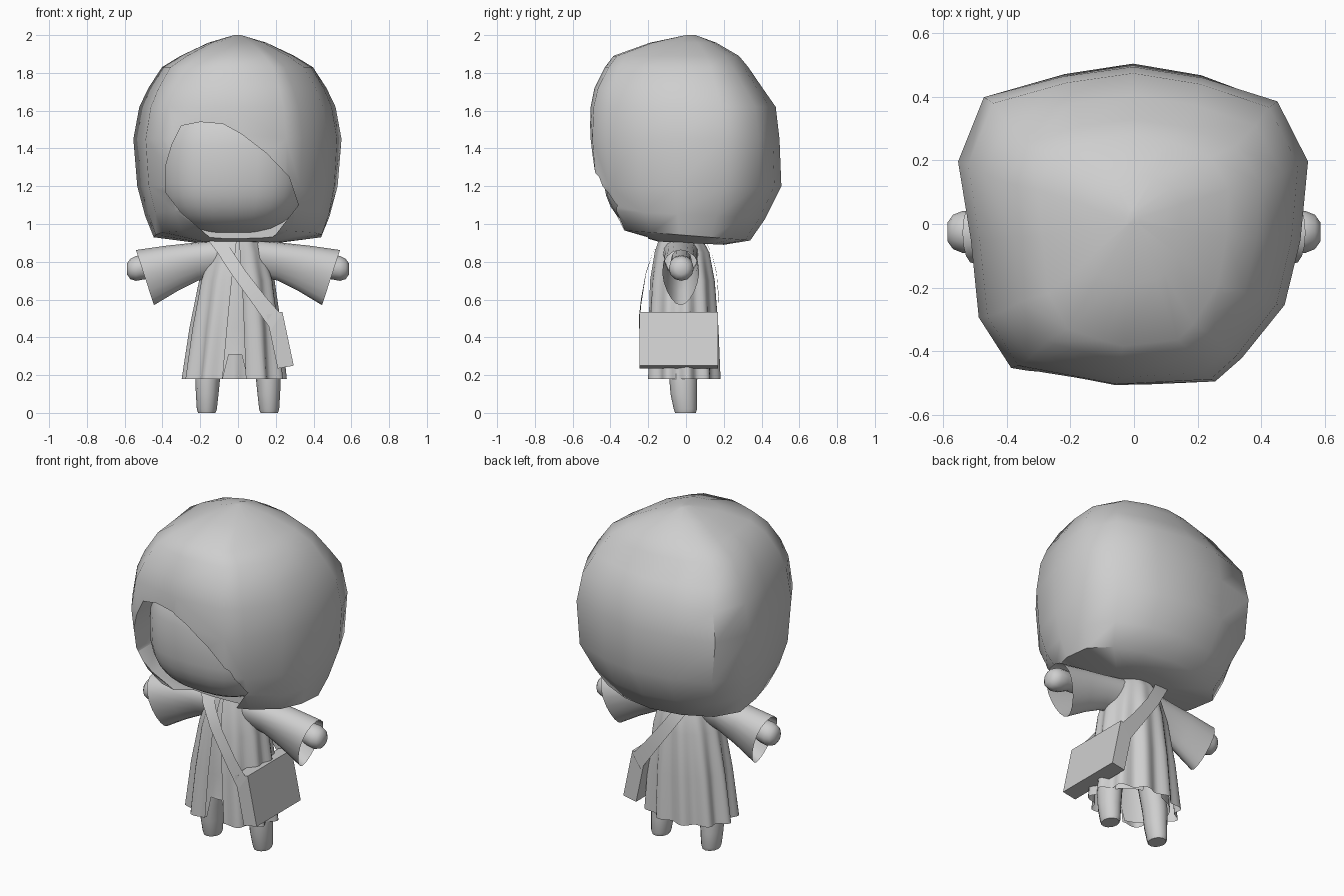
import bpy, bmesh, math
from mathutils import Vector

if "Cube" in bpy.data.objects:
    bpy.data.objects.remove(bpy.data.objects["Cube"])

grey = bpy.data.materials.new("plain grey")
grey.diffuse_color = (0.62, 0.62, 0.62, 1)
grey.use_nodes = True
grey.node_tree.nodes["Principled BSDF"].inputs["Base Color"].default_value = grey.diffuse_color


def make(name, bm, angle=50):
    bmesh.ops.recalc_face_normals(bm, faces=bm.faces)
    me = bpy.data.meshes.new(name)
    bm.to_mesh(me)
    bm.free()
    me.materials.append(grey)
    ob = bpy.data.objects.new(name, me)
    bpy.context.collection.objects.link(ob)
    smooth(ob, angle)
    return ob


def smooth(ob, angle):
    bpy.ops.object.select_all(action='DESELECT')
    ob.select_set(True)
    bpy.context.view_layer.objects.active = ob
    bpy.ops.object.shade_smooth_by_angle(angle=math.radians(angle))


def loft(name, rings, closed=True, caps=(True, True), angle=50):
    """Skin a list of point rings."""
    bm = bmesh.new()
    vs = [[bm.verts.new(p) for p in r] for r in rings]
    n = len(vs[0])
    for a, b in zip(vs, vs[1:]):
        for i in range(n if closed else n - 1):
            j = (i + 1) % n
            bm.faces.new((a[i], a[j], b[j], b[i]))
    if closed and caps[0]:
        bm.faces.new(vs[0][::-1])
    if closed and caps[1]:
        bm.faces.new(vs[-1])
    return make(name, bm, angle)


def oval(cx, cy, z, rx, ry, n=14):
    return [(cx + rx * math.cos(2 * math.pi * i / n),
             cy + ry * math.sin(2 * math.pi * i / n), z) for i in range(n)]


# Hair: one boxy outline, scaled and rounded per level
# (z, half width, front depth, back depth, tilt, rounding)
outline = [(-.1, -1), (.47, -.98), (.62, -.83), (.86, -.5), (.95, -.1), (1, .4),
           (.83, .79), (.4, .93), (0, 1), (-.4, .94), (-.86, .82), (-1, .4),
           (-.92, -.1), (-.88, -.58), (-.7, -.9), (-.3, -.96)]
levels = [(.9, .2, .15, .2, .05, .8), (.94, .47, .36, .34, .08, .8),
          (1.05, .51, .445, .42, .05, .6), (1.2, .54, .495, .505, 0, .25),
          (1.45, .555, .51, .495, 0, .1), (1.62, .525, .505, .475, 0, .15),
          (1.72, .48, .485, .405, 0, .25), (1.83, .41, .43, .33, 0, .35),
          (1.89, .31, .385, .28, 0, .4), (1.96, .16, .19, .16, 0, .6),
          (2.0, .02, .0, .05, 0, 1)]
rings = []
for z, sx, yf, yb, tilt, k in levels:
    ring = []
    for x, y in outline:
        f = 1 - k + k / max(1, math.hypot(x, y))
        y *= f * (yf if y < 0 else yb)
        ring.append((x * f * sx - .003, y, z - tilt * y))
    rings.append(ring)
hair = loft("hair", rings)

# Slanted face opening cut into the hair
opening = [(-.30, 1.52), (-.2, 1.54), (-.08, 1.53), (.02, 1.475), (.15, 1.375),
           (.27, 1.25), (.32, 1.1), (.2, .945), (.1, .86), (-.1, .86), (-.15, .93),
           (-.3, 1.06), (-.385, 1.17), (-.385, 1.3), (-.35, 1.42)]
cutter = loft("opening_cutter", [[(x, y, z) for x, z in opening] for y in (-.9, -.2)])
mod = hair.modifiers.new("opening", 'BOOLEAN')
mod.operation = 'DIFFERENCE'
mod.solver = 'EXACT'
mod.object = cutter
bpy.context.view_layer.objects.active = hair
bpy.ops.object.modifier_apply(modifier=mod.name)
bpy.data.objects.remove(cutter)
smooth(hair, 72)

# Face: rounded box filling the opening
bm = bmesh.new()
bmesh.ops.create_uvsphere(bm, u_segments=28, v_segments=18, radius=1)
for v in bm.verts:
    p = [math.copysign(abs(c) ** .75, c) for c in v.co]
    v.co = Vector((p[0] * .4 - .025, p[1] * .4 - .04, p[2] * .375 + 1.315))
make("face", bm, 180)

# Open coat with folds: z, half width, half depth, y centre, fold depth, front gap angle
coat = [(.93, .11, .11, -.03, 0, .05), (.85, .15, .145, -.02, .015, .08),
        (.7, .195, .172, -.02, .035, .14), (.45, .233, .188, -.02, .06, .2),
        (.18, .26, .195, -.02, .08, .26)]
rings = []
for z, rx, ry, cy, amp, gap in coat:
    ring = []
    for i in range(89):
        a = gap + (2 * math.pi - 2 * gap) * i / 88
        f = 1 + amp * math.cos(11 * a)
        ring.append((rx * f * math.sin(a) - .02 * (.93 - z) / .75, cy - ry * f * math.cos(a), z))
    rings.append(ring)
loft("coat", rings, closed=False, angle=60)

# Inner robe with an arched notch between the legs
rings = [oval(-.015, -.02, z, rx, ry, 40) for z, rx, ry in
         ((.18, .215, .165), (.33, .205, .162), (.45, .195, .16), (.7, .17, .15),
          (.85, .13, .125), (.96, .09, .09))]
rings[0] = [(x, y, .31 if abs(x + .015) < .05 else .28 if abs(x + .015) < .066 else .18)
            for x, y, z in rings[0]]
loft("inner_robe", rings, caps=(False, True), angle=60)

for s, side in ((-1, "left"), (1, "right")):
    # Leg with rounded foot
    loft(side + "_leg", [oval(s * x, y, z, rx, ry, 12) for x, y, z, rx, ry in
                         ((.165, -.003, 0, .046, .055), (.165, -.003, .02, .053, .062),
                          (.163, -.012, .1, .06, .07), (.16, -.015, .2, .067, .075),
                          (.12, -.015, .4, .07, .08))], angle=60)
    # Flared sleeve: top x/z, bottom x/z, half width in y
    sleeve = []
    for tx, tz, bx, bz, hy in ((.10, .92, .13, .72, .09), (.24, .90, .21, .70, .085),
                               (.38, .885, .32, .645, .088), (.54, .862, .445, .57, .095)):
        ring = []
        for i in range(18):
            c, sn = math.cos(math.pi * i / 9), math.sin(math.pi * i / 9)
            t = (1 - c) / 2
            ring.append((s * (tx + (bx - tx) * t), -.028 + hy * sn * (1 + .25 * c),
                         tz + (bz - tz) * t))
        sleeve.append(ring)
    loft(side + "_sleeve", sleeve, caps=(True, False), angle=60)
    # Arm ending in a rounded hand
    arm = []
    for x, z, r in ((.2, .81, .055), (.44, .785, .052), (.49, .772, .064),
                    (.54, .765, .066), (.57, .762, .054), (.587, .762, .03)):
        arm.append([(s * x, -.025 + r * math.cos(math.pi * i / 6),
                     z + r * math.sin(math.pi * i / 6)) for i in range(12)])
    loft(side + "_hand", arm, angle=60)

# Satchel tilted against the coat
profile = [(.235, .535), (.295, .25), (.21, .235), (.15, .52)]
loft("satchel", [[(x, y, z) for x, z in profile] for y in (-.245, .17)], angle=20)

# Flat shoulder strap: upper edge x/z, lower edge x/z, y
strap = [(.23, .52, .175, .44, -.248), (.15, .61, .08, .575, -.237),
         (.045, .745, -.035, .735, -.212), (-.025, .85, -.11, .85, -.175),
         (-.07, .915, -.155, .91, -.13), (-.08, .94, -.165, .93, -.02),
         (-.07, .915, -.155, .91, .1), (-.025, .85, -.11, .85, .135),
         (.045, .745, -.035, .735, .162), (.15, .61, .08, .575, .174),
         (.23, .52, .175, .44, .176)]
loft("strap", [[(ux, y, uz), (lx, y, lz)] for ux, uz, lx, lz, y in strap],
     closed=False, angle=40)
